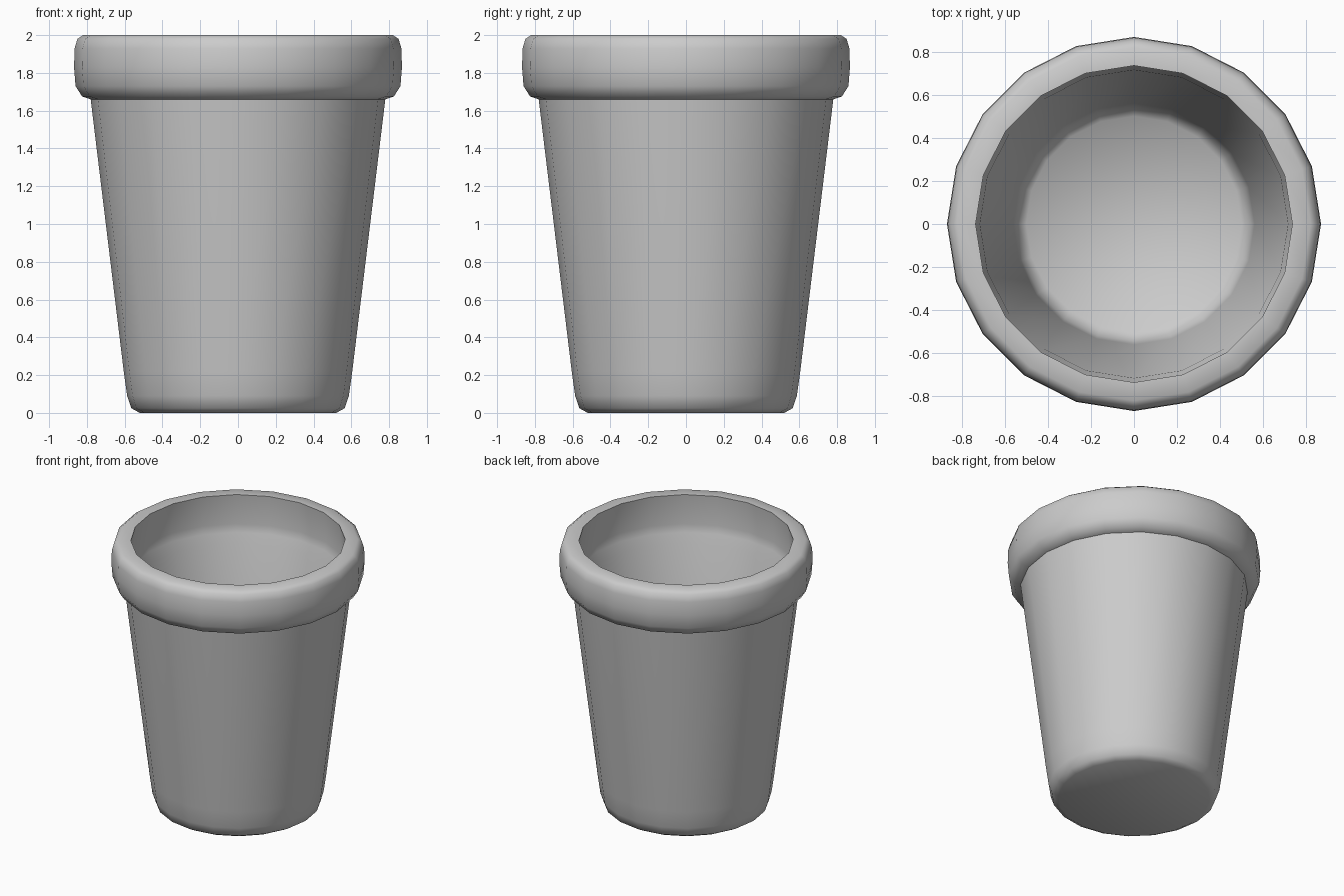
import bpy, bmesh, math

if "Cube" in bpy.data.objects:
    bpy.data.objects.remove(bpy.data.objects["Cube"])

SIDES = 20

# Lathe profile (radius, height): base, tapered wall, rim collar, inside wall, floor
profile = [
    (0.52, 0.0), (0.565, 0.025), (0.587, 0.09), (0.605, 0.22), (0.78, 1.66),
    (0.825, 1.675), (0.86, 1.73), (0.868, 1.83), (0.865, 1.93), (0.85, 1.98), (0.82, 2.0),
    (0.735, 2.0), (0.755, 1.77), (0.745, 1.71), (0.715, 1.64),
    (0.56, 0.22), (0.545, 0.12), (0.50, 0.07),
]


def lathe(name, points, sides):
    bm = bmesh.new()
    rings = []
    for r, z in points:
        rings.append([bm.verts.new((r * math.cos(2 * math.pi * i / sides),
                                    r * math.sin(2 * math.pi * i / sides), z))
                      for i in range(sides)])
    for a, b in zip(rings, rings[1:]):
        for i in range(sides):
            j = (i + 1) % sides
            bm.faces.new((a[i], a[j], b[j], b[i]))
    # Underside and inner floor
    bm.faces.new(rings[0][::-1])
    bm.faces.new(rings[-1])
    bmesh.ops.recalc_face_normals(bm, faces=bm.faces)
    mesh = bpy.data.meshes.new(name)
    bm.to_mesh(mesh)
    bm.free()
    obj = bpy.data.objects.new(name, mesh)
    bpy.context.collection.objects.link(obj)
    return obj


# Flower pot
pot = lathe("flower_pot", profile, SIDES)
bpy.context.view_layer.objects.active = pot
pot.select_set(True)
bpy.ops.object.shade_smooth_by_angle(angle=math.radians(60))
